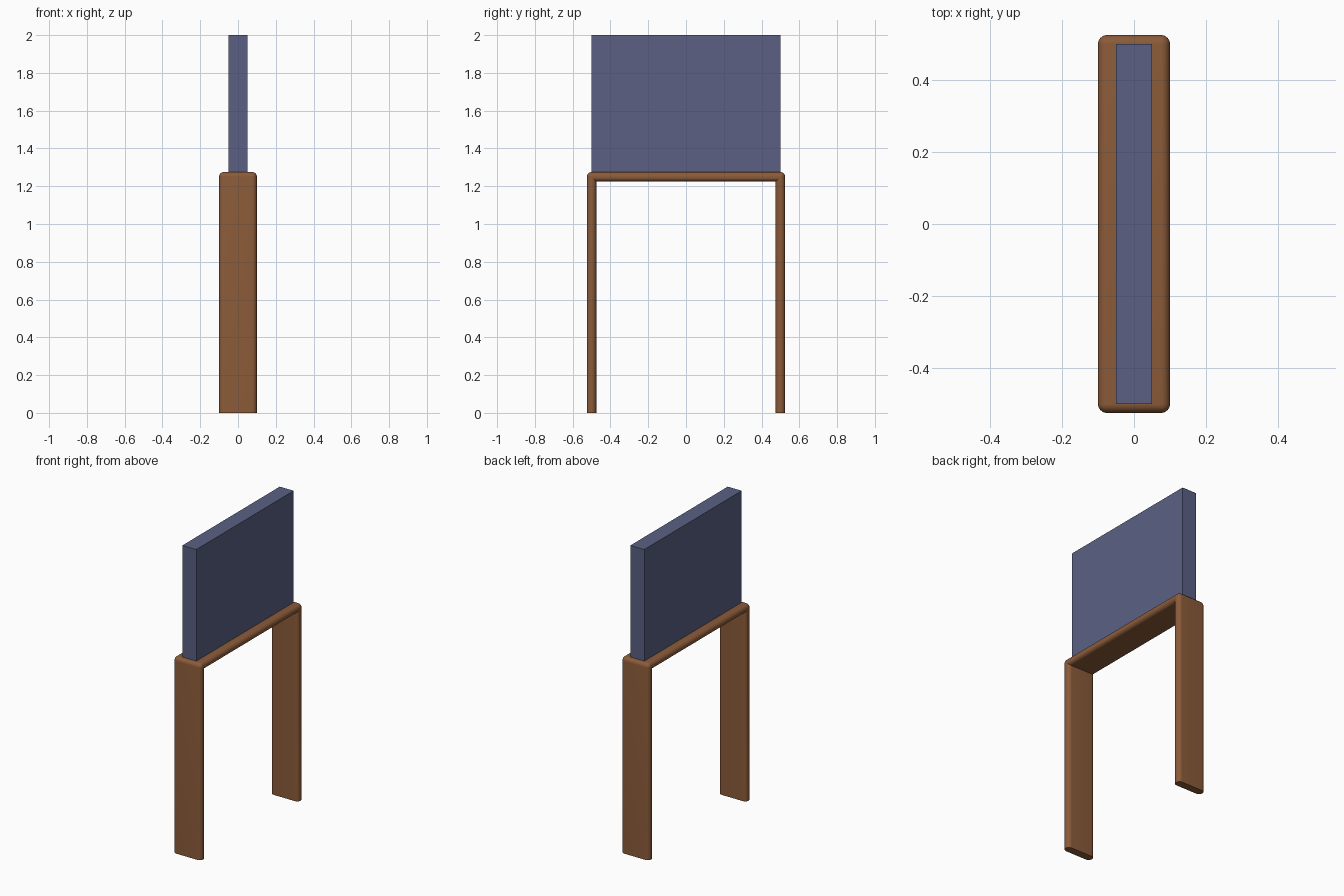
import bpy, bmesh, math

if "Cube" in bpy.data.objects:
    bpy.data.objects.remove(bpy.data.objects["Cube"])

def material(name, rgb):
    m = bpy.data.materials.new(name)
    m.diffuse_color = (*rgb, 1)
    m.use_nodes = True
    m.node_tree.nodes["Principled BSDF"].inputs["Base Color"].default_value = m.diffuse_color
    return m

wood = material("brown wood", (0.26, 0.105, 0.041))
blue = material("slate blue", (0.103, 0.118, 0.23))

R, HALF, STEPS = 0.025, 0.075, 8     # edge radius, flat half width, arc steps

def finish(name, bm, mat):
    bmesh.ops.recalc_face_normals(bm, faces=bm.faces)
    me = bpy.data.meshes.new(name)
    bm.to_mesh(me)
    bm.free()
    me.materials.append(mat)
    ob = bpy.data.objects.new(name, me)
    bpy.context.collection.objects.link(ob)
    return ob

# Capsule cross-section: (x, offset away from the inside of the arch)
section = []
for side in (1, -1):
    for i in range(2 * STEPS + 1):
        a = math.pi * i / (2 * STEPS) - math.pi / 2
        section.append((side * (HALF + R * math.cos(a)), side * R * math.sin(a)))

# Arch: left foot, left corner, right corner, right foot
bm = bmesh.new()

def ring(y, z, angle, corner):
    """Outer half turns round a corner, inner half stays on the mitre."""
    verts = []
    for x, d in section:
        if d < 0 and corner:
            dy, dz = math.copysign(d, -y), d
            dy = d * math.copysign(1, y)
        else:
            dy, dz = d * math.cos(angle), d * math.sin(angle)
        verts.append(bm.verts.new((x, y + dy, z + dz)))
    return verts

rings = [ring(-0.5, 0, math.pi, False)]
for y, start in ((-0.5, math.pi), (0.5, math.pi / 2)):
    for i in range(STEPS + 1):
        rings.append(ring(y, 1.25, start - math.pi / 2 * i / STEPS, True))
rings.append(ring(0.5, 0, 0, False))
n = len(section)
for a, b in zip(rings, rings[1:]):
    for i in range(n):
        j = (i + 1) % n
        bm.faces.new((a[i], a[j], b[j], b[i]))
bm.faces.new(rings[0])
bm.faces.new(rings[-1])
bmesh.ops.remove_doubles(bm, verts=bm.verts, dist=1e-5)
arch = finish("arch_frame", bm, wood)
bpy.context.view_layer.objects.active = arch
arch.select_set(True)
bpy.ops.object.shade_smooth_by_angle(angle=math.radians(35))

# Upright panel standing on the arch
bm = bmesh.new()
bmesh.ops.create_cube(bm, size=1)
for v in bm.verts:
    v.co = (v.co.x * 0.1, v.co.y, 1.625 + v.co.z * 0.75)
finish("upright_panel", bm, blue)
